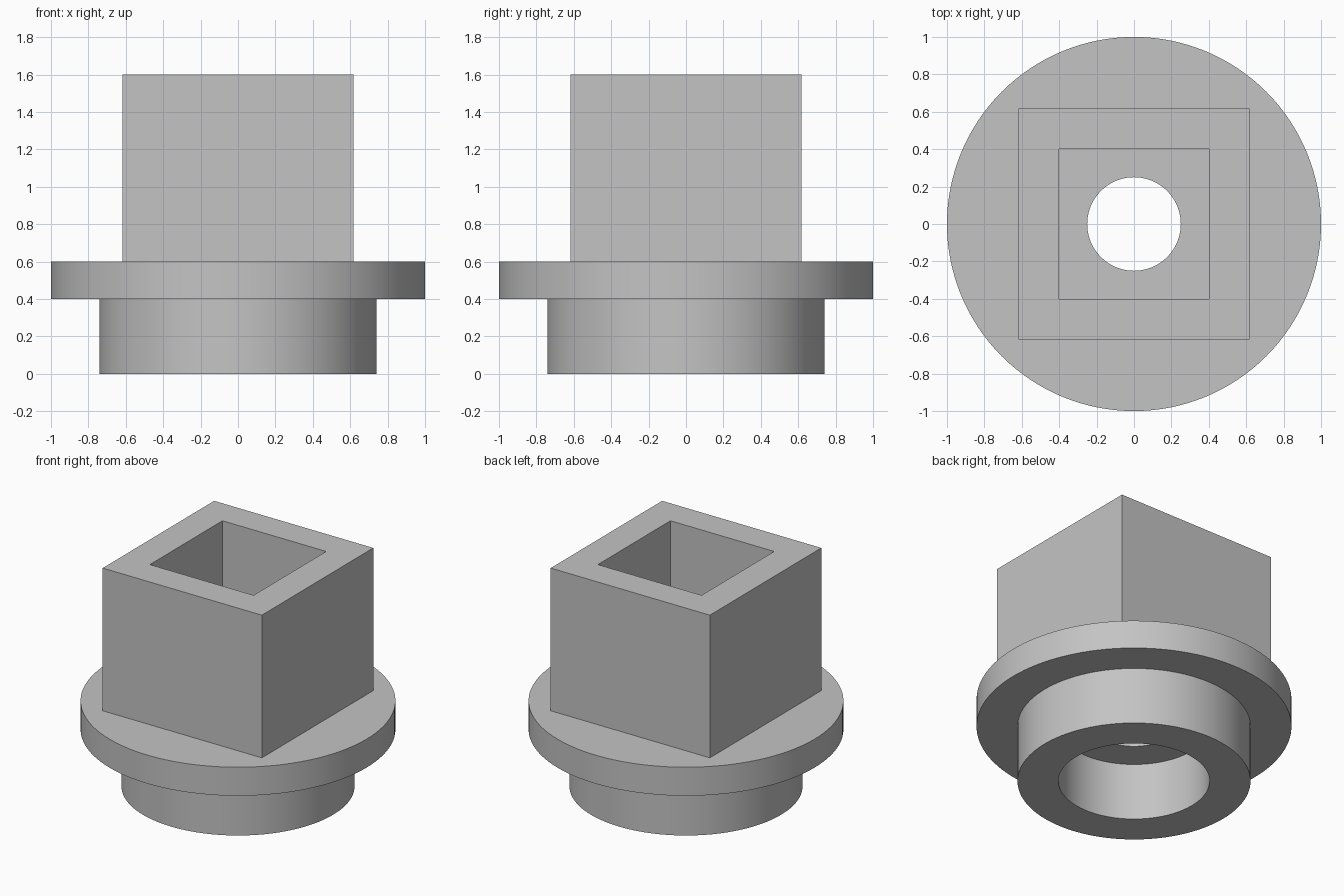
import bpy
import bmesh
from math import tau, cos, sin, radians

SEGMENTS = 128

cube = bpy.data.objects.get("Cube")
if cube:
    bpy.data.objects.remove(cube, do_unlink=True)

# Single grey material
grey = bpy.data.materials.new("plain grey")
grey.use_nodes = True
colour = (0.55, 0.55, 0.55, 1)
grey.diffuse_color = colour
grey.node_tree.nodes["Principled BSDF"].inputs["Base Color"].default_value = colour


def sweep_profile(name, profile, sides, turn=0.0):
    """Carry a closed (radius, z) profile around the z axis."""
    bm = bmesh.new()
    rings = []
    for i in range(sides):
        a = turn + tau * i / sides
        rings.append([bm.verts.new((r * cos(a), r * sin(a), z)) for r, z in profile])
    for i, ring in enumerate(rings):
        following = rings[(i + 1) % sides]
        for j in range(len(profile)):
            k = (j + 1) % len(profile)
            bm.faces.new((ring[j], following[j], following[k], ring[k]))
    bmesh.ops.recalc_face_normals(bm, faces=bm.faces)
    mesh = bpy.data.meshes.new(name)
    bm.to_mesh(mesh)
    bm.free()
    mesh.materials.append(grey)
    obj = bpy.data.objects.new(name, mesh)
    bpy.context.collection.objects.link(obj)
    return obj


# Round base: barrel with a counterbore, wide flange and through hole
base = sweep_profile("flanged_base", [
    (0.25, 0.6), (0.25, 0.4), (0.48, 0.4), (0.48, 0),
    (0.74, 0), (0.74, 0.4), (1, 0.4), (1, 0.6)], SEGMENTS)
bpy.ops.object.select_all(action="DESELECT")
base.select_set(True)
bpy.context.view_layer.objects.active = base
bpy.ops.object.shade_smooth_by_angle(angle=radians(30))

# Square socket: four-sided sleeve standing on the flange
outer, inner = 0.617 * 2 ** 0.5, 0.402 * 2 ** 0.5
sweep_profile("square_socket", [
    (inner, 0.6), (outer, 0.6), (outer, 1.6), (inner, 1.6)], 4, tau / 8)
